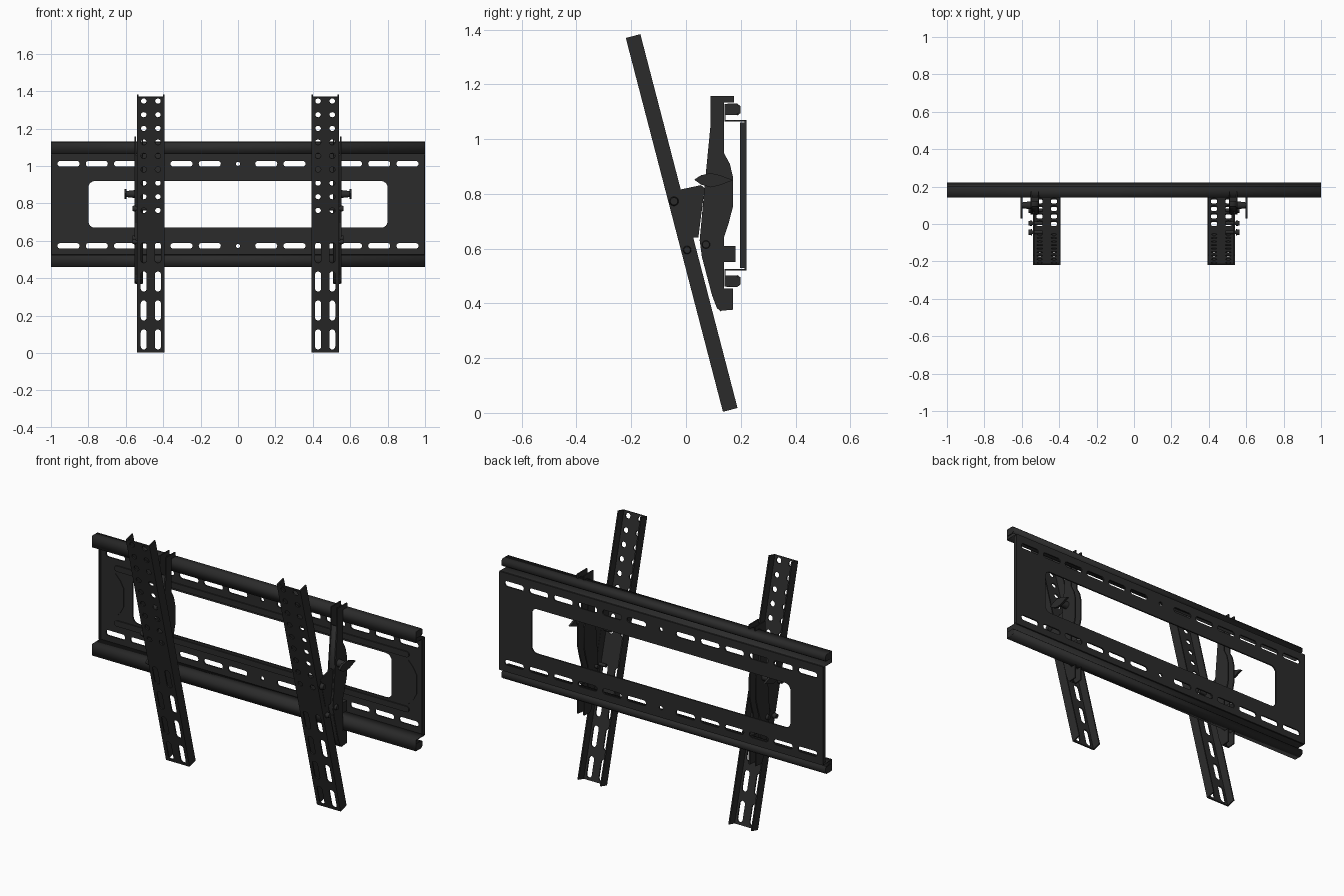
import bpy, bmesh, math
from mathutils import Matrix, Vector

cube = bpy.data.objects.get("Cube")
if cube:
    bpy.data.objects.remove(cube)

mat = bpy.data.materials.new("charcoal black")
mat.use_nodes = True
colour = (0.024, 0.024, 0.024, 1)
mat.diffuse_color = colour
bsdf = next(n for n in mat.node_tree.nodes if n.type == 'BSDF_PRINCIPLED')
bsdf.inputs["Base Color"].default_value = colour
bsdf.inputs["Roughness"].default_value = 0.6

FACING_FRONT = Matrix.Rotation(math.pi / 2, 4, 'X')          # local xy -> xz
FACING_SIDE = Matrix(((0, 0, 1, 0), (1, 0, 0, 0), (0, 1, 0, 0), (0, 0, 0, 1)))  # local xy -> yz


def add(name, bm, matrix=Matrix()):
    bmesh.ops.transform(bm, matrix=matrix, verts=bm.verts)
    bmesh.ops.recalc_face_normals(bm, faces=bm.faces)
    mesh = bpy.data.meshes.new(name)
    bm.to_mesh(mesh)
    bm.free()
    mesh.materials.clear()
    mesh.materials.append(mat)
    mesh.shade_smooth()
    mesh.set_sharp_from_angle(angle=math.radians(32))
    obj = bpy.data.objects.new(name, mesh)
    bpy.context.scene.collection.objects.link(obj)
    return obj


def rounded(cx, cy, w, h, r, steps=4):
    """Rounded rectangle loop; also makes slots and circles."""
    pts = []
    for k, (sx, sy) in enumerate(((1, 1), (-1, 1), (-1, -1), (1, -1))):
        for i in range(steps + 1):
            a = math.pi / 2 * (k + i / steps)
            pts.append((cx + sx * (w / 2 - r) + r * math.cos(a),
                        cy + sy * (h / 2 - r) + r * math.sin(a)))
    return pts


def sheet(name, loops, thickness, matrix):
    """Flat plate from an outline followed by hole loops."""
    curve = bpy.data.curves.new(name, 'CURVE')
    curve.dimensions, curve.fill_mode = '2D', 'BOTH'
    curve.extrude = thickness / 2
    for loop in loops:
        spline = curve.splines.new('POLY')
        spline.points.add(len(loop) - 1)
        for point, (x, y) in zip(spline.points, loop):
            point.co = (x, y, 0, 1)
        spline.use_cyclic_u = True
    temp = bpy.data.objects.new("temp", curve)
    bpy.context.scene.collection.objects.link(temp)
    bpy.context.view_layer.update()
    graph = bpy.context.evaluated_depsgraph_get()
    mesh = bpy.data.meshes.new_from_object(temp.evaluated_get(graph))
    bm = bmesh.new()
    bm.from_mesh(mesh)
    bmesh.ops.remove_doubles(bm, verts=bm.verts, dist=0.00005)
    bpy.data.objects.remove(temp)
    bpy.data.meshes.remove(mesh)
    bpy.data.curves.remove(curve)
    return add(name, bm, matrix)


def strip(name, path, x0, x1, thickness):
    """Bent sheet following a (y, z) path, running along x."""
    bm = bmesh.new()
    rows = [[bm.verts.new((x, y, z)) for x in (x0, x1)] for y, z in path]
    for a, b in zip(rows, rows[1:]):
        bm.faces.new((a[0], a[1], b[1], b[0]))
    obj = add(name, bm)
    solid = obj.modifiers.new("thickness", 'SOLIDIFY')
    solid.thickness, solid.offset = thickness, 0
    return obj


def box(name, lo, hi, matrix=Matrix()):
    lo, hi = Vector(lo), Vector(hi)
    bm = bmesh.new()
    bmesh.ops.create_cube(bm, size=1, matrix=Matrix.Translation((lo + hi) / 2) @ Matrix.Diagonal((*(hi - lo), 1)))
    return add(name, bm, matrix)


def bolt(name, x0, x1, y, z, r, r_end=None):
    bm = bmesh.new()
    bmesh.ops.create_cone(bm, cap_ends=True, segments=16, radius1=r,
                          radius2=r_end or r, depth=abs(x1 - x0))
    turn = Matrix.Rotation(math.copysign(math.pi / 2, x1 - x0), 4, 'Y')
    return add(name, bm, Matrix.Translation(((x0 + x1) / 2, y, z)) @ turn)


def at(x, y, z, turn):
    return Matrix.Translation((x, y, z)) @ turn


# Wall plate with window, slot rows and centre holes
MID = 0.795
loops = [rounded(0, MID, 2, 0.55, 0.002, 1), rounded(0, MID, 1.6, 0.25, 0.035)]
for z in (0.573, 1.012):
    loops.append(rounded(0, z, 0.022, 0.022, 0.011))
    for n in range(1, 7):
        for s in (-1, 1):
            loops.append(rounded(s * n * 0.151, z, 0.118, 0.03, 0.0145))
sheet("wall_plate", loops, 0.008, at(0, 0.217, 0, FACING_FRONT))

# Hooked rails along the upper and lower edges, with embossed ribs
hook = [(0.217, 1.067), (0.143, 1.067), (0.143, 1.127), (0.187, 1.127),
        (0.197, 1.118), (0.197, 1.097), (0.187, 1.089)]
for label, s in (("upper", 1), ("lower", -1)):
    path = [(y, MID + s * (z - MID)) for y, z in hook]
    strip(label + "_hook_rail", path, -1, 1, 0.006)
    for x in (-0.997, 0.997):
        sheet(label + "_hook_end", [path[2:] + [(0.143, MID + s * 0.294)]], 0.005,
              at(x, 0, 0, FACING_SIDE))
    sheet(label + "_rib", [rounded(0, MID + s * 0.153, 1.82, 0.032, 0.0155)], 0.009,
          at(0, 0.211, 0, FACING_FRONT))

# Rail frame: tilted about x, origin at the lower front edge
TILT = Matrix.Rotation(math.radians(14.57), 4, 'X')
LENGTH = 1.411

bracket_front = [(0.09, 1.157), (0.09, 1.055), (0.07, 0.85), (0.05, 0.63),
                 (0.058, 0.57), (0.095, 0.43), (0.112, 0.385), (0.125, 0.373)]
bracket_back = [(0.172, 0.377), (0.172, 0.455), (0.138, 0.455), (0.138, 0.64),
                (0.155, 0.69), (0.172, 0.755), (0.172, 0.86), (0.16, 0.91),
                (0.138, 0.95), (0.138, 1.133), (0.175, 1.133), (0.175, 1.157)]
ear = [(-0.045, 0.81), (-0.02, 0.816), (0.055, 0.832), (0.068, 0.82), (0.045, 0.64), (0.0, 0.64)]
wing = [(0.03, 0.852), (0.055, 0.868), (0.09, 0.876), (0.125, 0.868), (0.172, 0.85),
        (0.125, 0.832), (0.09, 0.824), (0.055, 0.834)]

for side, s in (("left", 1), ("right", -1)):
    # Plate end flange and embossed panel
    box(side + "_plate_end_flange", (s * 0.997 - 0.003, 0.198, 0.53),
        (s * 0.997 + 0.003, 0.217, 1.06))
    panel = [(0, 0.122), (0.03, 0.09), (0.052, 0.05), (0.052, -0.05), (0.03, -0.09),
             (0, -0.122), (-0.03, -0.09), (-0.052, -0.05), (-0.052, 0.05), (-0.03, 0.09)]
    sheet(side + "_embossed_panel", [panel], 0.004, at(s * 0.905, 0.2115, MID, FACING_FRONT))

    # Tilted channel rail
    frame = at(s * 0.466, 0.135, 0.004, TILT)
    web = [rounded(0, LENGTH / 2, 0.146, LENGTH, 0.002, 1)]
    for x in (-0.038, 0.038):
        web += [rounded(x, 1.387 - i * 0.0755, 0.03, 0.03, 0.0148) for i in range(9)]
        web += [rounded(x, 0.07 + i * 0.16, 0.032, 0.112, 0.0155) for i in range(4)]
    sheet(side + "_rail_web", web, 0.007,
          frame @ at(0, 0.0035, 0, FACING_FRONT))
    for label, x in (("outer", s * 0.0695), ("inner", -s * 0.0695)):
        box(f"{side}_rail_{label}_flange", (x - 0.0035, 0, 0),
            (x + 0.0035, 0.055, LENGTH), frame)

    # Pivot ear on the rail
    sheet(side + "_pivot_ear", [ear], 0.008, at(s * 0.537, 0, 0, FACING_SIDE))

    # Tilt bracket: two cheeks joined along the front edge
    for label, x in (("outer", 0.549), ("inner", 0.511)):
        sheet(f"{side}_bracket_{label}_cheek", [bracket_front + bracket_back], 0.007,
              at(s * x, 0, 0, FACING_SIDE))
    strip(side + "_bracket_web", [(y + 0.004, z) for y, z in bracket_front[1:]],
          s * 0.511, s * 0.549, 0.007)
    box(side + "_latch_block", (s * 0.53 - 0.018, 0.12, 0.552),
        (s * 0.53 + 0.018, 0.18, 0.61))

    # Wing knob and bolts
    bolt(side + "_knob_hub", s * 0.545, s * 0.597, 0.1, 0.85, 0.022, 0.016)
    sheet(side + "_knob_wing", [wing], 0.012, at(s * 0.601, 0, 0, FACING_SIDE))
    for label, y, z, r in (("upper", -0.044, 0.773, 0.017), ("lower", 0.004, 0.595, 0.015),
                           ("pivot", 0.073, 0.615, 0.016)):
        bolt(f"{side}_{label}_bolt_shank", s * 0.49, s * 0.55, y, z, r * 0.6)
        bolt(f"{side}_{label}_bolt_head", s * 0.545, s * 0.565, y, z, r, r * 0.8)
